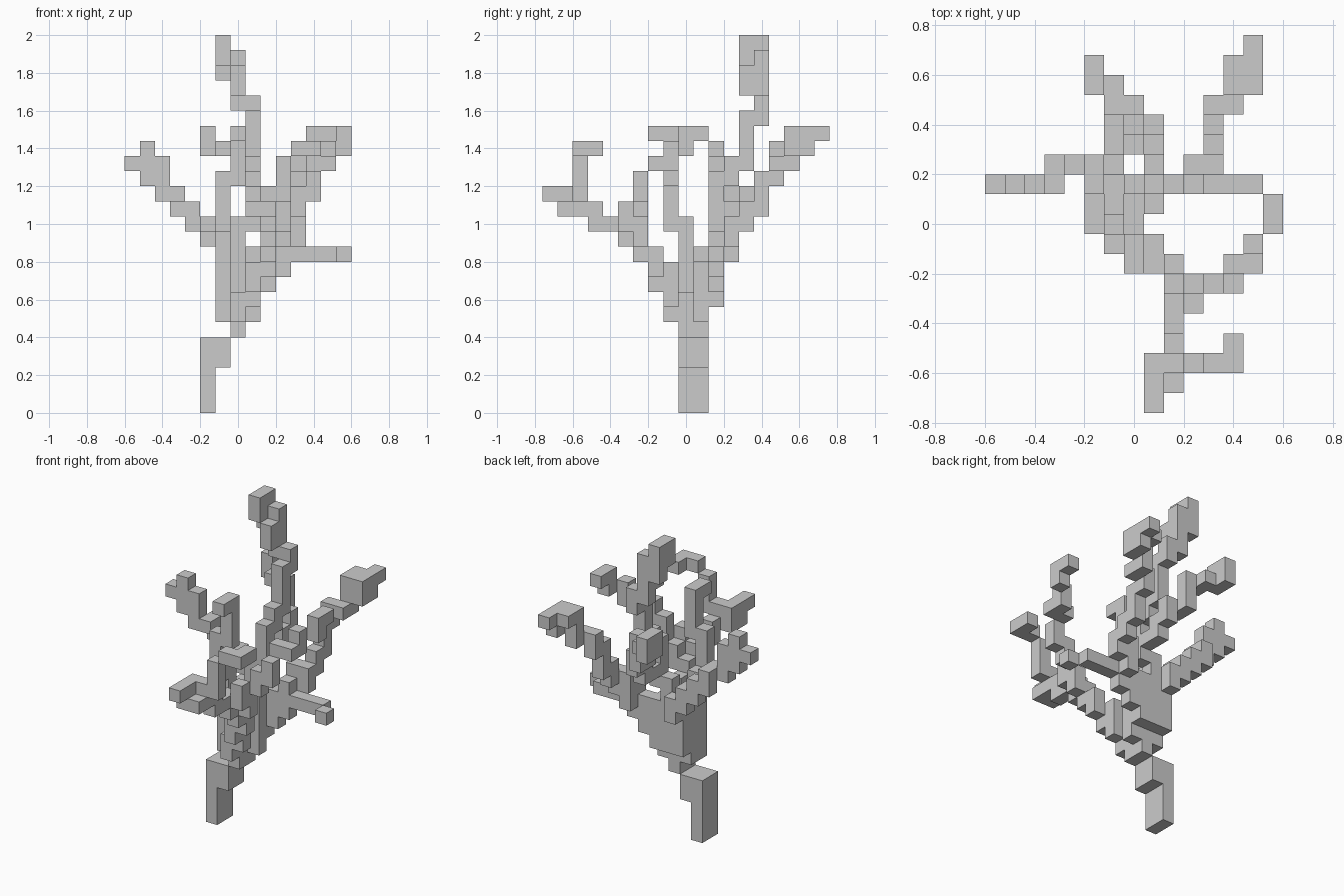
import bpy, bmesh
from mathutils import Vector

S = 0.08                              # cube size
ORIGIN = Vector((-0.6, -0.76, 0.0))   # corner of the cube grid
limbs = {}
occupied = set()


def limb(name, *boxes):
    """Fill cube ranges (x0, x1, y0, y1, z0, z1) that make up one limb."""
    cells = set()
    for x0, x1, y0, y1, z0, z1 in boxes:
        cells |= {(x, y, z) for x in range(x0, x1)
                  for y in range(y0, y1) for z in range(z0, z1)}
    limbs[name] = cells - occupied
    occupied.update(cells)


# Trunk and the fork above it
limb("trunk", (5, 6, 9, 11, 0, 5), (6, 7, 9, 11, 3, 5), (7, 8, 9, 11, 5, 6))
limb("trunk_fork",
     (6, 7, 9, 11, 6, 11), (6, 7, 9, 10, 11, 13),
     (7, 8, 8, 11, 6, 8), (8, 9, 10, 11, 6, 8))

# Upright limb near the middle
limb("middle_branch",
     (6, 7, 8, 9, 12, 16), (7, 8, 8, 9, 15, 19), (7, 8, 7, 8, 18, 19))

# Limb reaching left
limb("left_branch",
     (6, 7, 11, 12, 7, 11), (6, 7, 12, 13, 10, 12), (5, 6, 12, 13, 11, 13),
     (5, 6, 11, 12, 12, 13), (4, 5, 12, 13, 12, 14), (3, 4, 12, 13, 13, 15),
     (3, 4, 11, 12, 14, 15), (2, 3, 11, 12, 14, 17), (1, 2, 11, 12, 15, 18),
     (0, 1, 11, 12, 16, 17))

# Level arm reaching right
limb("right_arm",
     (8, 9, 10, 12, 7, 11), (9, 10, 11, 12, 8, 11), (10, 11, 11, 12, 9, 11),
     (11, 14, 11, 12, 10, 11), (14, 15, 10, 11, 10, 11))

# Tallest limb
limb("top_branch",
     (7, 8, 11, 12, 7, 13), (8, 9, 11, 12, 12, 16), (8, 9, 12, 13, 15, 17),
     (8, 9, 13, 14, 16, 20), (8, 9, 14, 15, 19, 21), (7, 8, 14, 15, 20, 24),
     (7, 8, 13, 14, 21, 23), (6, 7, 14, 15, 22, 25), (6, 7, 13, 14, 23, 25))

# Limb reaching back left
limb("back_left_branch",
     (8, 9, 12, 13, 13, 14), (8, 9, 13, 14, 13, 15), (8, 9, 14, 15, 14, 16),
     (7, 8, 14, 15, 15, 16), (7, 8, 15, 16, 15, 18), (6, 7, 15, 17, 17, 18),
     (5, 6, 16, 18, 17, 19))

# Limb reaching back right
limb("back_right_branch",
     (10, 11, 11, 12, 10, 12), (10, 11, 12, 13, 10, 13),
     (11, 12, 12, 13, 11, 13), (11, 12, 13, 14, 12, 14),
     (11, 12, 14, 15, 13, 16), (11, 12, 15, 16, 15, 17),
     (12, 13, 15, 16, 16, 17), (12, 13, 16, 17, 16, 19),
     (13, 14, 16, 18, 17, 19), (12, 13, 17, 18, 18, 19),
     (13, 14, 18, 19, 18, 19))

# Shared root of the two front limbs
limb("front_root",
     (8, 9, 8, 9, 7, 10), (8, 9, 7, 8, 8, 10),
     (9, 10, 7, 8, 9, 11), (9, 10, 6, 7, 10, 12))

# Limb curling right
limb("front_right_branch",
     (10, 11, 6, 7, 11, 13), (10, 11, 5, 6, 12, 14), (11, 12, 6, 7, 13, 15),
     (12, 13, 6, 7, 14, 16), (12, 13, 7, 8, 16, 17), (13, 14, 7, 8, 16, 17),
     (13, 14, 8, 9, 16, 18), (14, 15, 9, 10, 17, 19), (14, 15, 10, 11, 18, 19))

# Limb reaching forward with a side twig
limb("front_branch",
     (9, 10, 5, 6, 11, 13), (9, 10, 3, 5, 12, 13), (9, 10, 3, 4, 13, 14),
     (9, 10, 1, 3, 13, 14), (8, 9, 1, 3, 13, 15), (8, 9, 0, 1, 14, 15))
limb("front_twig",
     (9, 10, 2, 3, 14, 15), (10, 11, 2, 3, 14, 17),
     (11, 13, 2, 3, 17, 18), (12, 13, 3, 4, 17, 18))

# Mesh each limb from its exposed cube sides
for name, cells in limbs.items():
    bm = bmesh.new()
    for cell in sorted(cells):
        for axis in range(3):
            for side in (0, 1):
                near = list(cell)
                near[axis] += 2 * side - 1
                if tuple(near) in occupied:
                    continue
                a, b = (axis + 1) % 3, (axis + 2) % 3
                quad = []
                for da, db in ((0, 0), (1, 0), (1, 1), (0, 1)):
                    p = list(cell)
                    p[axis] += side
                    p[a] += da
                    p[b] += db
                    quad.append(bm.verts.new(ORIGIN + Vector(p) * S))
                bm.faces.new(quad if side else quad[::-1])
    bmesh.ops.remove_doubles(bm, verts=bm.verts[:], dist=1e-4)
    bmesh.ops.dissolve_limit(bm, angle_limit=0.01, verts=bm.verts[:],
                             edges=bm.edges[:])
    mesh = bpy.data.meshes.new(name)
    bm.to_mesh(mesh)
    bm.free()
    bpy.context.collection.objects.link(bpy.data.objects.new(name, mesh))
